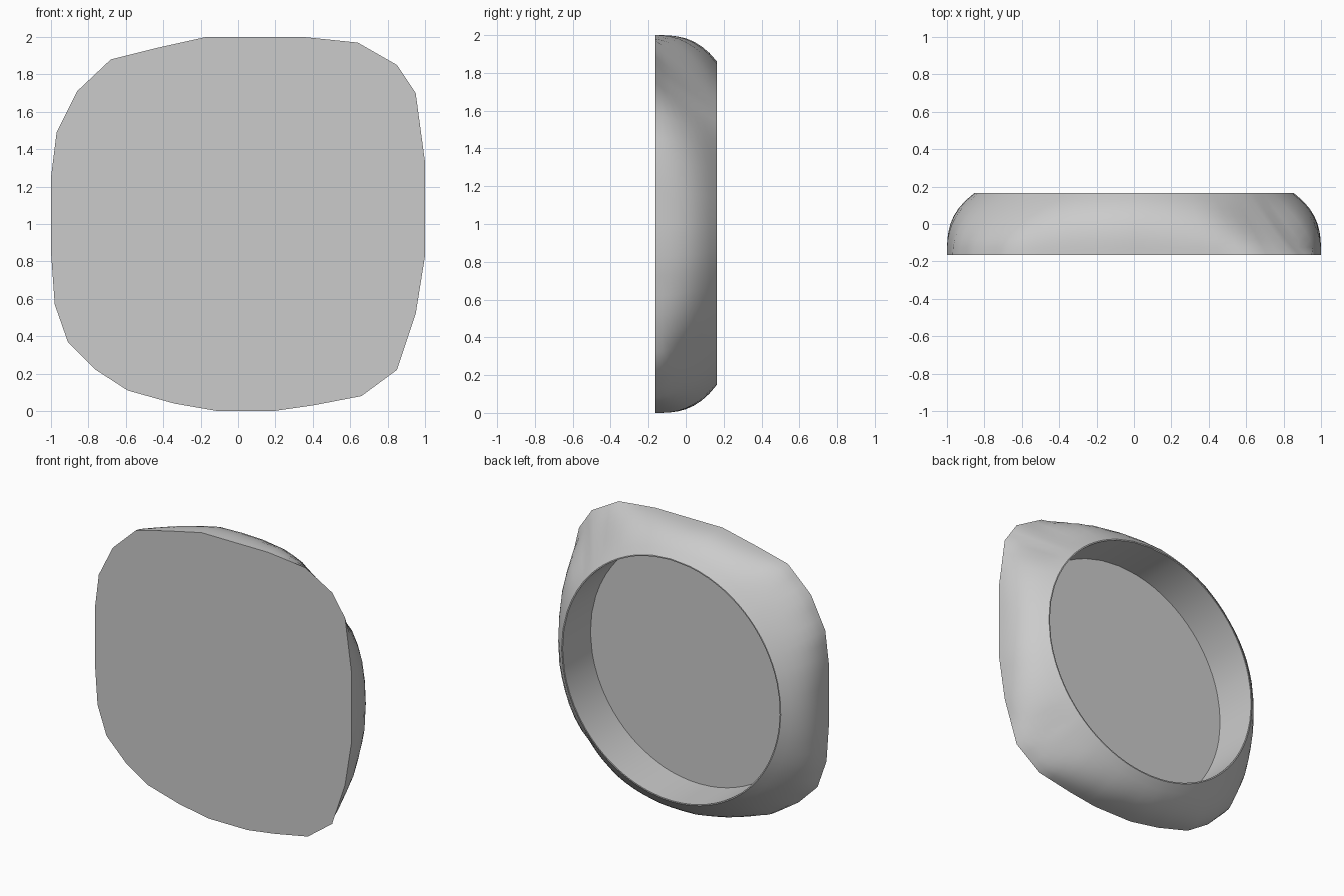
import bpy, bmesh
from math import atan2, cos, sin, hypot, radians
from mathutils import Vector

default_cube = bpy.data.objects.get("Cube")
if default_cube:
    bpy.data.objects.remove(default_cube, do_unlink=True)

FRONT, BACK = -0.165, 0.165
FLOOR = -0.145
CENTRE_Z = 1.005
RIM_RADIUS, HOLE_RADIUS = 0.855, 0.847
EDGE_CUTS = 3
TAPER_STEPS = 8

# Irregular rounded-square outline of the flat front face (x, z)
OUTLINE = [(-.17, 2), (.35, 2), (.64, 1.97), (.85, 1.85), (.95, 1.7), (1, 1.33),
           (1, .83), (.95, .52), (.85, .22), (.66, .08), (.4, .03), (.19, 0),
           (-.11, 0), (-.34, .04), (-.59, .11), (-.76, .22), (-.91, .37), (-.98, .57),
           (-1, .85), (-1, 1.25), (-.97, 1.49), (-.86, 1.71), (-.68, 1.88), (-.44, 1.94)]


def polar_outline():
    """Subdivide the outline and return (angle, radius) about the dish centre."""
    result = []
    for i, start in enumerate(OUTLINE):
        a, b = Vector(start), Vector(OUTLINE[(i + 1) % len(OUTLINE)])
        for k in range(EDGE_CUTS):
            p = a.lerp(b, k / EDGE_CUTS)
            x, z = p.x, p.y - CENTRE_Z
            result.append((atan2(z, x), hypot(x, z)))
    return result


def add_ring(bm, angles, radii, y):
    return [bm.verts.new((r * cos(a), y, CENTRE_Z + r * sin(a)))
            for a, r in zip(angles, radii)]


def tapered_radius(radius, t):
    """Sides bulge outward, corners slope straight in to the round rim."""
    corner = min(max((radius - 1.0) / 0.18, 0), 1)
    power = 3.0 + corner * (0.9 - 3.0)
    return radius + (RIM_RADIUS - radius) * t ** power


def make_material(name, colour):
    mat = bpy.data.materials.new(name)
    mat.use_nodes = True
    mat.diffuse_color = colour
    mat.node_tree.nodes["Principled BSDF"].inputs["Base Color"].default_value = colour
    return mat


angles, radii = zip(*polar_outline())
bm = bmesh.new()
rings = []

# Outer wall from the front outline to the circular back rim
for step in range(TAPER_STEPS + 1):
    t = step / TAPER_STEPS
    ring_radii = [tapered_radius(r, t) for r in radii]
    rings.append(add_ring(bm, angles, ring_radii, FRONT + (BACK - FRONT) * t))

# Thin rim and straight wall of the round recess
hole = [HOLE_RADIUS] * len(angles)
rings.append(add_ring(bm, angles, hole, BACK))
rings.append(add_ring(bm, angles, hole, FLOOR))

for lower, upper in zip(rings, rings[1:]):
    for i in range(len(lower)):
        j = (i + 1) % len(lower)
        bm.faces.new((lower[i], lower[j], upper[j], upper[i]))

# Flat front face and recess floor
bm.faces.new(rings[0])
bm.faces.new(rings[-1])
bmesh.ops.recalc_face_normals(bm, faces=bm.faces)

mesh = bpy.data.meshes.new("recessed_dish")
bm.to_mesh(mesh)
bm.free()
mesh.materials.append(make_material("light grey", (0.6, 0.6, 0.6, 1)))

dish = bpy.data.objects.new("recessed_dish", mesh)
bpy.context.collection.objects.link(dish)
bpy.ops.object.select_all(action='DESELECT')
dish.select_set(True)
bpy.context.view_layer.objects.active = dish
bpy.ops.object.shade_smooth_by_angle(angle=radians(35))
